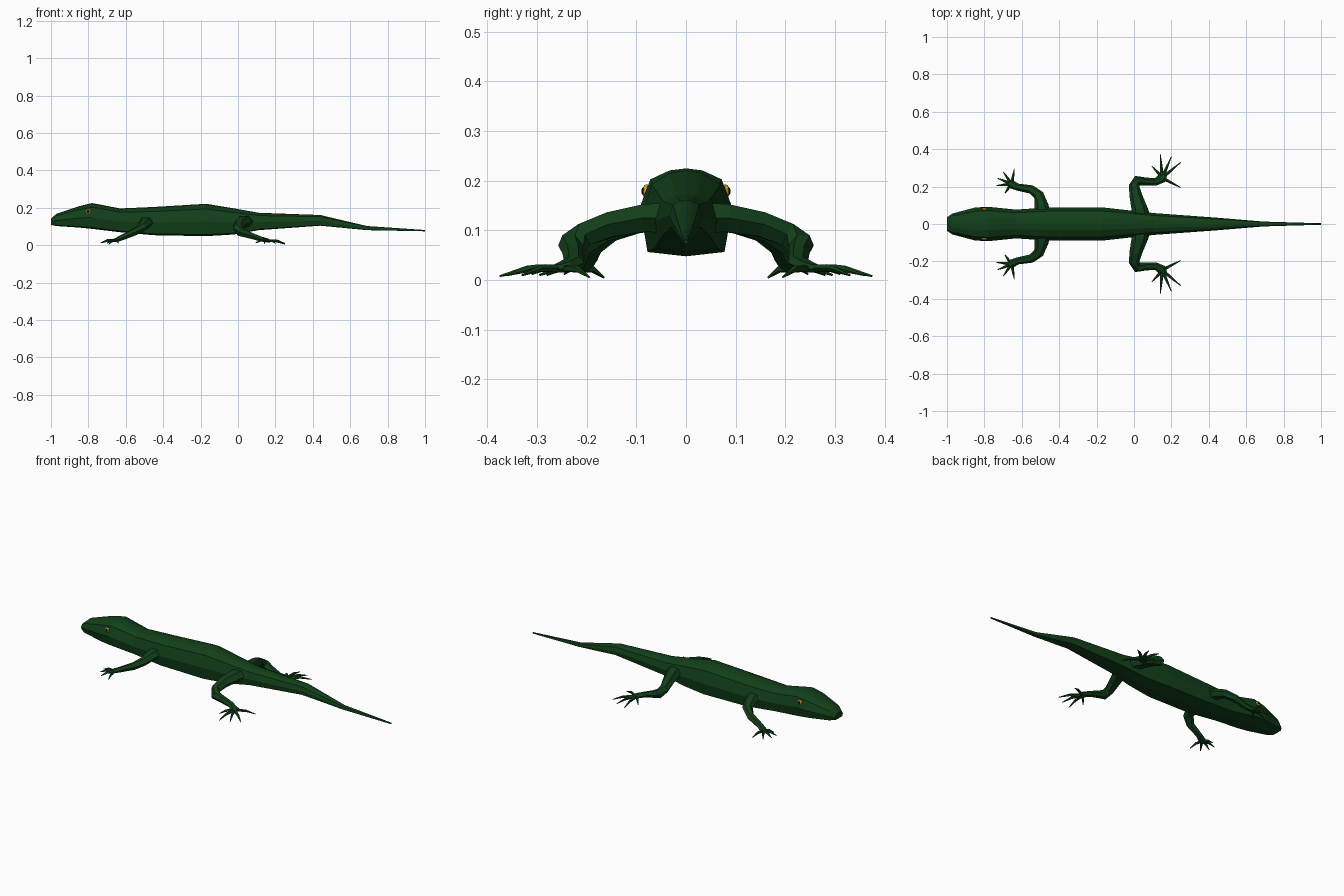
import bpy, bmesh, math
from mathutils import Vector


def material(name, rgb):
    m = bpy.data.materials.new(name)
    m.diffuse_color = (*rgb, 1)
    return m


GREEN = material("green skin", (0.006, 0.05, 0.01))
YELLOW = material("yellow eye", (0.8, 0.42, 0.02))
BLACK = material("dark pupil", (0.005, 0.005, 0.005))


def make_object(name, bm, mat, mirror=False):
    bmesh.ops.recalc_face_normals(bm, faces=bm.faces)
    me = bpy.data.meshes.new(name)
    bm.to_mesh(me)
    bm.free()
    me.materials.append(mat)
    ob = bpy.data.objects.new(name, me)
    bpy.context.collection.objects.link(ob)
    if mirror:
        mod = ob.modifiers.new("Mirror", 'MIRROR')
        mod.use_axis = (False, True, False)
        mod.use_mirror_merge = False
    return ob


def loft(bm, rings):
    rows = [[bm.verts.new(p) for p in r] for r in rings]
    n = len(rows[0])
    for a, b in zip(rows, rows[1:]):
        for i in range(n):
            j = (i + 1) % n
            bm.faces.new((a[i], a[j], b[j], b[i]))
    bm.faces.new(rows[0])
    bm.faces.new(rows[-1])


def tube(bm, path, sides=6):
    """Path of (x, y, z, width radius, height radius)."""
    pts = [Vector(p[:3]) for p in path]
    rings = []
    for i, p in enumerate(path):
        d = (pts[min(i + 1, len(pts) - 1)] - pts[max(i - 1, 0)]).normalized()
        side = d.cross(Vector((0, 0, 1))).normalized()
        up = side.cross(d)
        rings.append([pts[i] + side * p[3] * math.cos(2 * math.pi * k / sides)
                      + up * p[4] * math.sin(2 * math.pi * k / sides)
                      for k in range(sides)])
    loft(bm, rings)


# Body from snout to tail tip: x, half width, bottom, top
stations = [
    (-1.0, 0.036, 0.108, 0.142), (-0.97, 0.056, 0.102, 0.168),
    (-0.85, 0.088, 0.094, 0.208), (-0.78, 0.092, 0.087, 0.225),
    (-0.63, 0.077, 0.069, 0.196), (-0.45, 0.089, 0.053, 0.204),
    (-0.17, 0.089, 0.048, 0.221), (-0.02, 0.072, 0.057, 0.196),
    (0.11, 0.058, 0.080, 0.173), (0.44, 0.034, 0.104, 0.161),
    (0.69, 0.013, 0.080, 0.102), (1.0, 0.004, 0.074, 0.081)]
half = [(0, 1), (0.36, 0.97), (0.78, 0.84), (1, 0.45), (0.87, 0.05), (0, 0)]
section = half + [(-y, z) for y, z in half[-2:0:-1]]
bm = bmesh.new()
loft(bm, [[(x, w * y, b + (t - b) * z) for y, z in section]
          for x, w, b, t in stations])
make_object("body", bm, GREEN)


# Legs with splayed toes, mirrored across the body
def leg(name, limb, palm, toes):
    bm = bmesh.new()
    tube(bm, limb)
    root = Vector(palm)
    for t in toes:
        tip = Vector(t)
        mid = root.lerp(tip, 0.55) + Vector((0, 0, 0.008))
        tube(bm, [(*root, 0.011, 0.008), (*mid, 0.007, 0.007),
                  (*tip, 0.002, 0.002)], 5)
    make_object(name, bm, GREEN, True)


leg("front_legs",
    [(-0.49, 0.05, 0.125, 0.046, 0.032), (-0.495, 0.10, 0.118, 0.037, 0.027),
     (-0.51, 0.155, 0.098, 0.028, 0.023), (-0.55, 0.185, 0.072, 0.023, 0.021),
     (-0.62, 0.197, 0.040, 0.019, 0.016), (-0.655, 0.212, 0.026, 0.022, 0.011),
     (-0.675, 0.22, 0.023, 0.012, 0.007)],
    (-0.655, 0.213, 0.024),
    [(-0.69, 0.165, 0.005), (-0.735, 0.205, 0.012), (-0.73, 0.245, 0.012),
     (-0.70, 0.28, 0.010), (-0.64, 0.295, 0.010)])

leg("hind_legs",
    [(0.035, 0.03, 0.125, 0.055, 0.036), (0.03, 0.08, 0.125, 0.043, 0.032),
     (0.01, 0.15, 0.112, 0.034, 0.029), (0.0, 0.205, 0.092, 0.028, 0.027),
     (0.015, 0.232, 0.070, 0.027, 0.027), (0.06, 0.228, 0.054, 0.021, 0.020),
     (0.115, 0.225, 0.035, 0.020, 0.015), (0.15, 0.245, 0.026, 0.026, 0.012),
     (0.165, 0.265, 0.022, 0.014, 0.008)],
    (0.15, 0.248, 0.024),
    [(0.25, 0.195, 0.006), (0.25, 0.33, 0.010), (0.20, 0.36, 0.010),
     (0.14, 0.375, 0.008), (0.095, 0.31, 0.012)])


# Eyes and pupils, flattened against the sides of the head
def ball(name, loc, scale, mat):
    bm = bmesh.new()
    bmesh.ops.create_uvsphere(bm, u_segments=8, v_segments=6, radius=1)
    bmesh.ops.scale(bm, vec=scale, verts=bm.verts)
    bmesh.ops.translate(bm, vec=loc, verts=bm.verts)
    make_object(name, bm, mat, True)


ball("eyes", (-0.80, 0.079, 0.178), (0.015, 0.009, 0.015), YELLOW)
ball("pupils", (-0.80, 0.084, 0.179), (0.008, 0.006, 0.009), BLACK)
